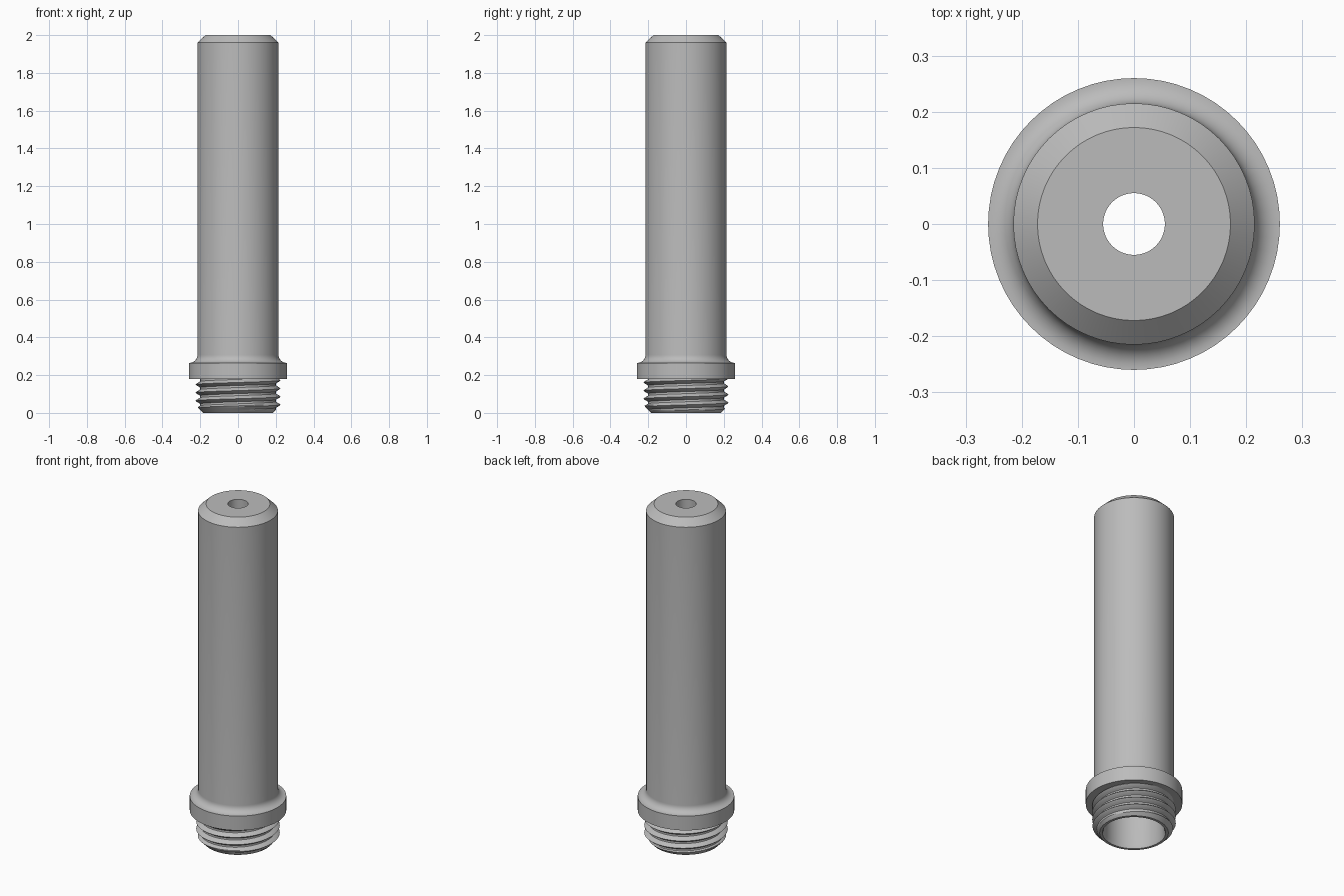
import bpy, bmesh, math

if "Cube" in bpy.data.objects:
    bpy.data.objects.remove(bpy.data.objects["Cube"])

SEG = 64
metal = bpy.data.materials.new("grey metal")
metal.diffuse_color = (0.5, 0.5, 0.5, 1)
metal.use_nodes = True
metal.node_tree.nodes["Principled BSDF"].inputs["Base Color"].default_value = metal.diffuse_color


def finish(name, bm):
    bmesh.ops.remove_doubles(bm, verts=bm.verts, dist=1e-5)
    mesh = bpy.data.meshes.new(name)
    bm.to_mesh(mesh)
    bm.free()
    ob = bpy.data.objects.new(name, mesh)
    bpy.context.collection.objects.link(ob)
    mesh.materials.append(metal)
    bpy.ops.object.select_all(action='DESELECT')
    bpy.context.view_layer.objects.active = ob
    ob.select_set(True)
    bpy.ops.object.shade_smooth_by_angle(angle=math.radians(25))
    return ob


def skin(name, rows, point):
    """Grid of rings; point(row, angle) gives radius and height."""
    bm = bmesh.new()
    grid = []
    for row in rows:
        ring = []
        for i in range(SEG + 1):
            a = 2 * math.pi * i / SEG
            r, z = point(row, a)
            ring.append(bm.verts.new((r * math.cos(a), r * math.sin(a), z)))
        grid.append(ring)
    for low, high in zip(grid, grid[1:]):
        for i in range(SEG):
            bm.faces.new((low[i], low[i + 1], high[i + 1], high[i]))
    bmesh.ops.remove_doubles(bm, verts=bm.verts, dist=1e-5)
    bmesh.ops.dissolve_degenerate(bm, edges=bm.edges, dist=1e-6)
    return finish(name, bm)


# Barrel: collar, fillet, tube, chamfered tip and stepped bore
FR = 0.042
fillet = [(0.215 + FR * (1 - math.cos(t)), 0.265 + FR * (1 - math.sin(t)))
          for t in [math.pi / 2 * (1 - k / 8) for k in range(9)]]
profile = [(0.2, 0.18), (0.26, 0.18), (0.26, 0.265)]
profile += [(0.215 + FR - FR * math.sin(k * math.pi / 16),
             0.265 + FR - FR * math.cos(k * math.pi / 16)) for k in range(9)]
profile += [(0.215, 1.96), (0.172, 2.0), (0.055, 2.0), (0.055, 1.8),
            (0.163, 1.8), (0.163, 0.02), (0.17, 0.0), (0.185, 0.0)]
skin("barrel", profile, lambda p, a: p)

# Threaded end: helical rows clamped to the threaded length
PITCH, TOP, STEPS = 0.043, 0.18, 8


def thread(row, a):
    z = PITCH * (row / STEPS + a / (2 * math.pi))
    z = min(max(z, 0.0), TOP)
    phase = (z / PITCH - a / (2 * math.pi)) % 1.0
    height = min(max(abs(phase - 0.5) * 2.6 - 0.3, 0), 0.875) / 0.875
    return min(0.2 + 0.025 * height, 0.185 + z), z


skin("threaded_end", range(-STEPS, int(TOP / PITCH * STEPS) + 2), thread)
